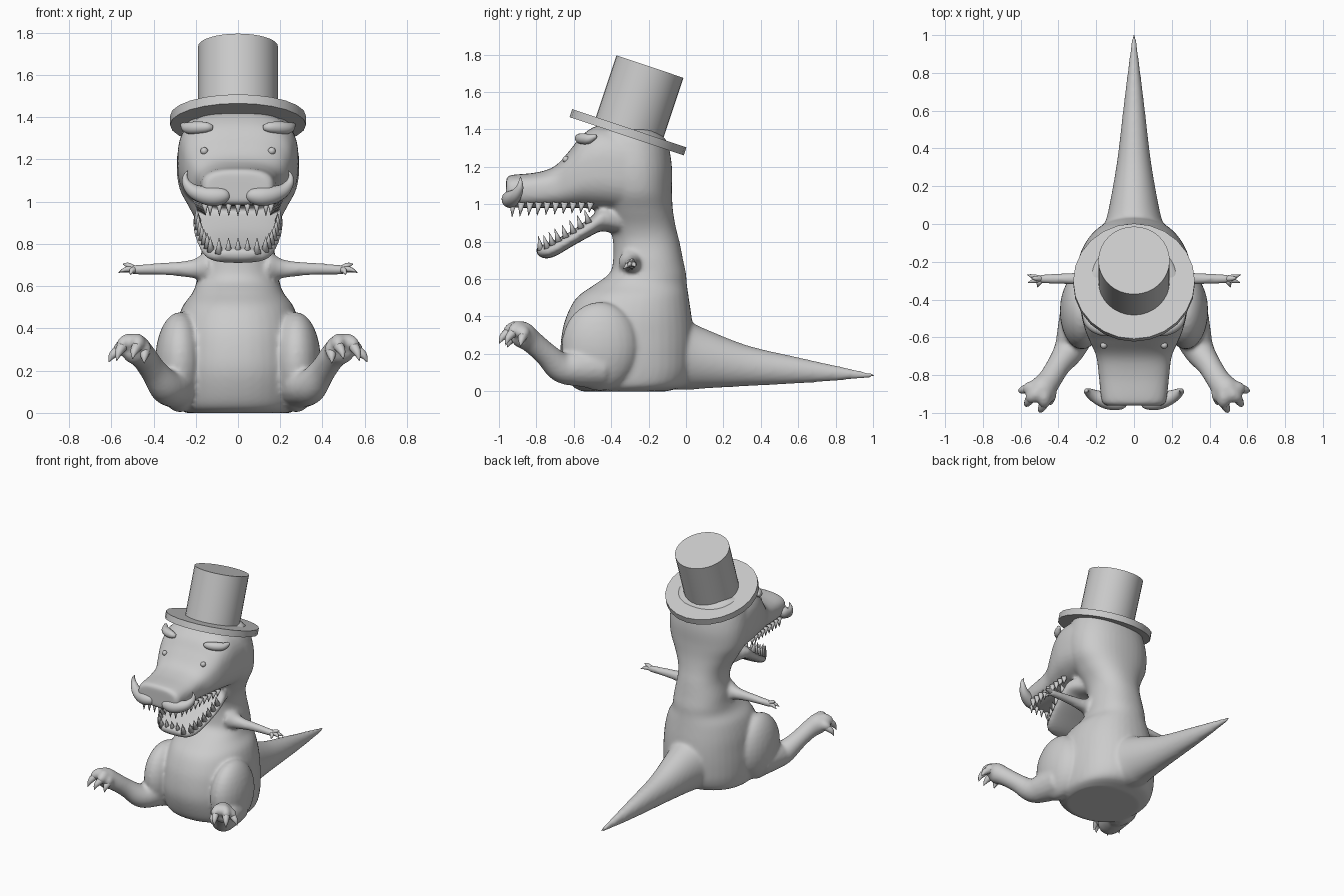
import bpy, bmesh, math
from mathutils import Vector, Matrix

if "Cube" in bpy.data.objects:
    bpy.data.objects.remove(bpy.data.objects["Cube"])


def spline(rows, n=6):
    """Catmull-Rom interpolation of rows of numbers."""
    v = [Vector(r) for r in rows]
    v = [2 * v[0] - v[1]] + v + [2 * v[-1] - v[-2]]
    out = []
    for a, b, c, d in zip(v, v[1:], v[2:], v[3:]):
        for i in range(n):
            t = i / n
            out.append(0.5 * (2 * b + (c - a) * t + (2 * a - 5 * b + 4 * c - d) * t * t
                              + (3 * b - a - 3 * c + d) * t ** 3))
    return out + [v[-2]]


def skin(bm, rings):
    vs = [[bm.verts.new(p) for p in r] for r in rings]
    n = len(vs[0])
    faces = [bm.faces.new((a[i], a[(i + 1) % n], b[(i + 1) % n], b[i]))
             for a, b in zip(vs, vs[1:]) for i in range(n)]
    faces += [bm.faces.new(vs[0]), bm.faces.new(vs[-1])]
    bmesh.ops.recalc_face_normals(bm, faces=faces)


def loft(bm, rows, axis, power=2.0, seg=40):
    """Rows are (position on axis, low, high, half width)."""
    rings = []
    for p, lo, hi, w in spline(rows):
        ring = []
        for i in range(seg):
            a = 2 * math.pi * i / seg
            c, s = math.cos(a), math.sin(a)
            x = w * math.copysign(abs(c) ** (2 / power), c)
            k = (lo + hi) / 2 + (hi - lo) / 2 * math.copysign(abs(s) ** (2 / power), s)
            ring.append((x, k, p) if axis == 'Z' else (x, p, k))
        rings.append(ring)
    skin(bm, rings)


def tube(bm, rows, seg=16, smooth=True, sides=(1, -1)):
    """Rows are (x, y, z, radius); built on each given side of x."""
    pts = spline(rows, 5) if smooth else [Vector(r) for r in rows]
    for side in sides:
        c = [Vector((p[0] * side, p[1], p[2])) for p in pts]
        n = Vector((0.31, 0.52, 0.8))
        rings = []
        for i, p in enumerate(c):
            t = (c[min(i + 1, len(c) - 1)] - c[max(i - 1, 0)]).normalized()
            n = (n - t * n.dot(t)).normalized()
            b, r = t.cross(n), max(pts[i][3], 0.001)
            rings.append([p + r * (n * math.cos(2 * math.pi * k / seg)
                                   + b * math.sin(2 * math.pi * k / seg)) for k in range(seg)])
        skin(bm, rings)


def ball(bm, center, scale):
    for s in (1, -1):
        m = Matrix.Translation((center[0] * s, center[1], center[2])) @ Matrix.Diagonal((*scale, 1))
        bmesh.ops.create_uvsphere(bm, u_segments=24, v_segments=16, radius=1, matrix=m)


def finish(bm, name, smooth=True):
    me = bpy.data.meshes.new(name)
    bm.to_mesh(me)
    bm.free()
    ob = bpy.data.objects.new(name, me)
    bpy.context.collection.objects.link(ob)
    if smooth:
        me.shade_smooth()
    return ob


# Body: torso, neck and skull
bm = bmesh.new()
loft(bm, [(0.0, -.56, -.1, .25), (.03, -.61, -.01, .29), (.1, -.645, .03, .305), (.2, -.67, .04, .31),
          (.3, -.665, .04, .305), (.4, -.64, .03, .295), (.5, -.585, .015, .265), (.57, -.49, .005, .215),
          (.63, -.41, 0, .195), (.7, -.39, -.015, .185), (.8, -.39, -.035, .17), (.88, -.41, -.055, .185),
          (.97, -.44, -.07, .23), (1.07, -.47, -.075, .28), (1.2, -.5, -.075, .29),
          (1.33, -.5, -.1, .265), (1.4, -.48, -.16, .23)], 'Z', 2.2)
# Upper jaw and snout
loft(bm, [(-.962, 1.01, 1.13, .14), (-.94, .985, 1.155, .17), (-.8, .98, 1.17, .187), (-.7, .98, 1.205, .2),
          (-.62, .98, 1.29, .235), (-.55, .98, 1.375, .262), (-.45, .97, 1.425, .283),
          (-.3, .96, 1.40, .285), (-.2, 1.0, 1.34, .25)], 'Y', 2.8)
# Lower jaw
loft(bm, [(-.35, .84, .99, .17), (-.45, .855, .985, .21), (-.5, .835, .94, .215), (-.6, .78, .865, .2),
          (-.7, .722, .81, .17), (-.76, .71, .785, .135), (-.80, .735, .775, .075)], 'Y', 2.6)
# Tail
loft(bm, [(-.15, .02, .4, .2), (0, .008, .378, .155), (.1, .015, .335, .13), (.33, .028, .245, .09),
          (.6, .042, .182, .058), (.8, .056, .138, .034), (1.01, .074, .094, .008)], 'Y')
# Thighs, shins and feet
ball(bm, (.275, -.46, .24), (.118, .205, .238))
tube(bm, [(.28, -.45, .13, .11), (.31, -.58, .125, .1), (.345, -.67, .13, .082), (.40, -.75, .2, .064),
          (.45, -.83, .27, .064), (.49, -.88, .305, .072), (.515, -.915, .315, .05)])
toes = [(.475, -.945, .325, .50, -.998, .255), (.545, -.92, .325, .575, -.965, .245),
        (.56, -.87, .305, .612, -.885, .24), (.44, -.91, .30, .445, -.955, .235)]
for x, y, z, *_ in toes:
    tube(bm, [(.48, -.87, .305, .04), ((x + .48) / 2, (y - .87) / 2, z + .015, .038), (x, y, z, .034),
              (x + .008, y - .016, z - .02, .02)], 12)
# Arms
tube(bm, [(.14, -.29, .69, .075), (.21, -.29, .682, .046), (.3, -.29, .682, .034), (.4, -.29, .681, .028),
          (.48, -.29, .678, .025), (.51, -.29, .678, .022)])
body = finish(bm, "body")
rm = body.modifiers.new("blend", 'REMESH')
rm.mode, rm.voxel_size, rm.use_smooth_shade = 'VOXEL', 0.012, True
sm = body.modifiers.new("soften", 'SMOOTH')
sm.factor, sm.iterations = 0.5, 8

# Toe claws
bm = bmesh.new()
for x, y, z, tx, ty, tz in toes:
    tube(bm, [(x, y, z - .005, .027), ((x + 2 * tx) / 3, (y + 2 * ty) / 3, (z + tz) / 2, .018), (tx, ty, tz, .001)], 10)
finish(bm, "toe_claws")

# Fingers
bm = bmesh.new()
for tip in [(.565, -.268, .665), (.56, -.31, .668), (.51, -.335, .655), (.545, -.285, .705)]:
    mid = [(a + b) / 2 for a, b in zip((.495, -.29, .68), tip)]
    tube(bm, [(.485, -.29, .678, .016), (mid[0], mid[1], mid[2] + .006, .013), (*tip, .002)], 10)
finish(bm, "fingers")

# Teeth: side rows, then front rows
bm = bmesh.new()
for i in range(9):
    t = i / 8
    y, x = -.88 + .37 * t, .158 + .035 * t
    tube(bm, [(x, y, 1.01, .021), (x - .004, y - .008, .935 + .02 * t, .001)], 8, False)
for i in range(7):
    x = -.132 + .044 * i
    tube(bm, [(x, -.925, 1.01, .021), (x, -.93, .932, .001)], 8, False, (1,))
for y, z, x in spline([(-.74, .765, .128), (-.68, .80, .157), (-.6, .845, .178), (-.52, .90, .192)], 2):
    tube(bm, [(x, y, z, .021), (x + .004, y - .022, z + .07, .001)], 8, False)
for i in range(5):
    x = -.09 + .045 * i
    tube(bm, [(x, -.775, .755, .021), (x, -.79, .83, .001)], 8, False, (1,))
finish(bm, "teeth")

# Moustache
bm = bmesh.new()
tube(bm, [(.045, -.94, 1.035, .018), (.065, -.945, 1.03, .036), (.11, -.94, 1.026, .046), (.16, -.93, 1.032, .043),
          (.21, -.91, 1.05, .033), (.243, -.89, 1.085, .021), (.25, -.885, 1.12, .011), (.238, -.885, 1.148, .001)])
finish(bm, "moustache")

# Eyes and eyebrows
bm = bmesh.new()
ball(bm, (.16, -.642, 1.24), (.018, .018, .018))
finish(bm, "eyes")
bm = bmesh.new()
tube(bm, [(.12, -.57, 1.35, .012), (.15, -.57, 1.352, .025), (.2, -.55, 1.35, .03), (.24, -.52, 1.35, .026),
          (.265, -.48, 1.365, .01)])
finish(bm, "eyebrows")

# Top hat: brim and crown on a tilted axis
tilt = Matrix.Translation((0, -.31, 1.385)) @ Matrix.Rotation(math.radians(-18.5), 4, 'X')
for name, seg, r, depth, mid in (("hat_brim", 24, .322, .045, 0), ("hat_crown", 32, .189, .37, .185)):
    bm = bmesh.new()
    bmesh.ops.create_cone(bm, cap_ends=True, segments=seg, radius1=r, radius2=r, depth=depth,
                          matrix=tilt @ Matrix.Translation((0, 0, mid)))
    hat = finish(bm, name, False)
    bpy.ops.object.select_all(action='DESELECT')
    hat.select_set(True)
    bpy.context.view_layer.objects.active = hat
    bpy.ops.object.shade_smooth_by_angle()
